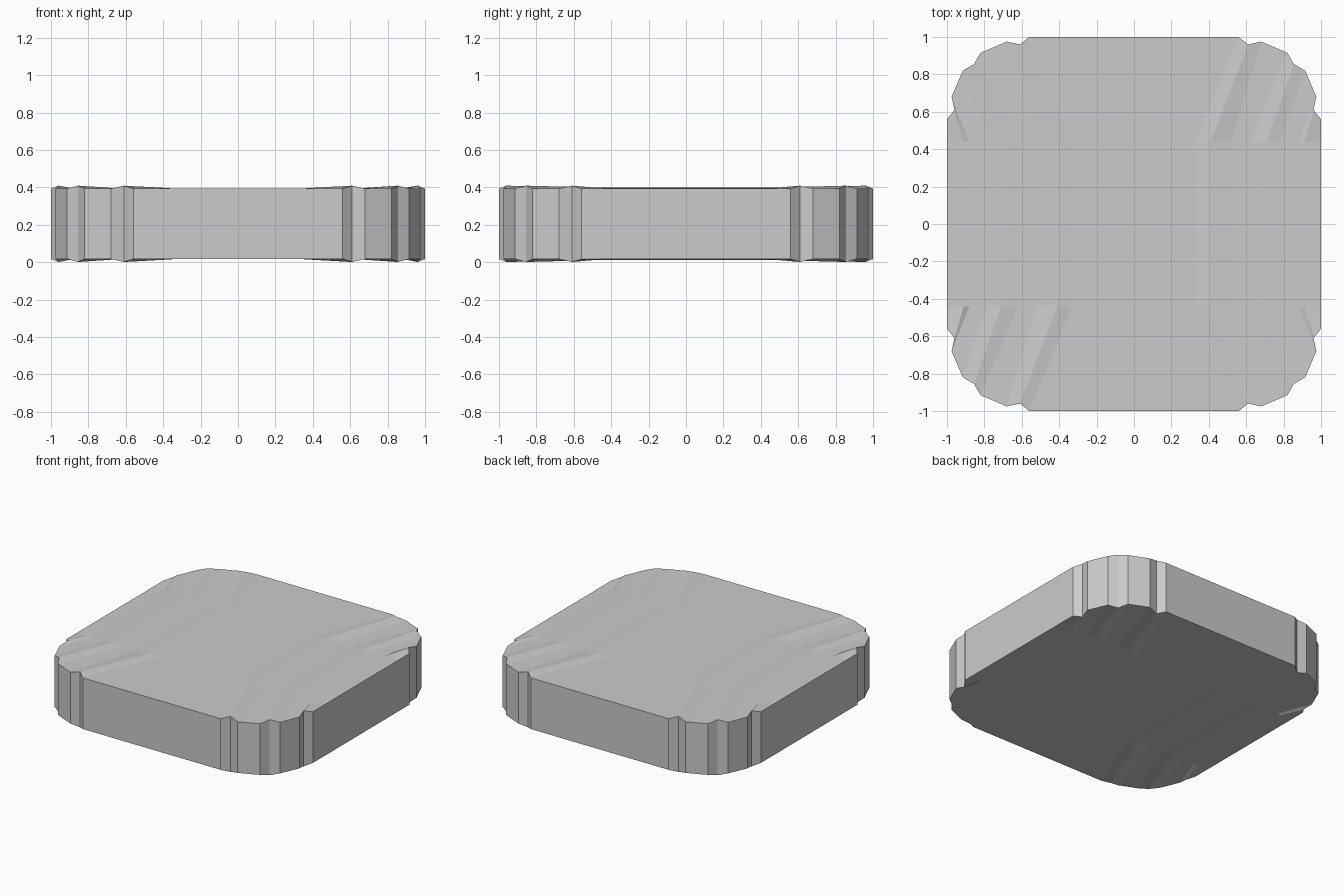
import bpy, bmesh

if "Cube" in bpy.data.objects:
    bpy.data.objects.remove(bpy.data.objects["Cube"])

MID = 0.205          # height of the symmetry plane
LOW, RIDGE, CREST = 0.188, 0.193, 0.204   # half thicknesses
INNER_Y = 0.44       # where the corner ripples meet the straight middle

# One corner, from the front/back edge round to the side:
# rim x, rim y, rim half thickness, inner x, inner half thickness
corner = [
    (0.56, 1.00, LOW, 0.33, LOW),
    (0.61, 0.96, CREST, 0.41, RIDGE),
    (0.68, 0.975, LOW, 0.52, LOW),
    (0.82, 0.915, LOW, 0.62, LOW),
    (0.855, 0.855, CREST, 0.71, RIDGE),
    (0.915, 0.82, LOW, 0.78, RIDGE - 0.001),
    (0.975, 0.68, LOW, 0.88, LOW + 0.001),
    (0.96, 0.61, CREST, 0.91, LOW),
    (1.00, 0.56, LOW, 1.00, LOW),
]
columns = [(-rx, ry, rh, -ix, ih) for rx, ry, rh, ix, ih in reversed(corner)] + corner

bm = bmesh.new()


def skin(side):
    """Rippled sheet: four rows of points across the slab."""
    grid = []
    for rx, ry, rh, ix, ih in columns:
        pts = [(rx, -ry, rh), (ix, -INNER_Y, ih), (ix, INNER_Y, ih), (rx, ry, rh)]
        grid.append([bm.verts.new((x, y, MID + side * h)) for x, y, h in pts])
    for a, b in zip(grid, grid[1:]):
        for j in range(3):
            bm.faces.new((a[j], b[j], b[j + 1], a[j + 1]))
    # closed loop of rim vertices
    front = [c[0] for c in grid]
    back = [c[3] for c in grid]
    return front + grid[-1][1:3] + back[::-1] + grid[0][2:0:-1]


# Top and bottom sheets joined by upright walls
top, bottom = skin(1), skin(-1)
n = len(top)
for i in range(n):
    k = (i + 1) % n
    bm.faces.new((bottom[i], bottom[k], top[k], top[i]))

bmesh.ops.recalc_face_normals(bm, faces=bm.faces)
mesh = bpy.data.meshes.new("slab")
bm.to_mesh(mesh)
bm.free()
slab = bpy.data.objects.new("slab", mesh)
bpy.context.collection.objects.link(slab)
